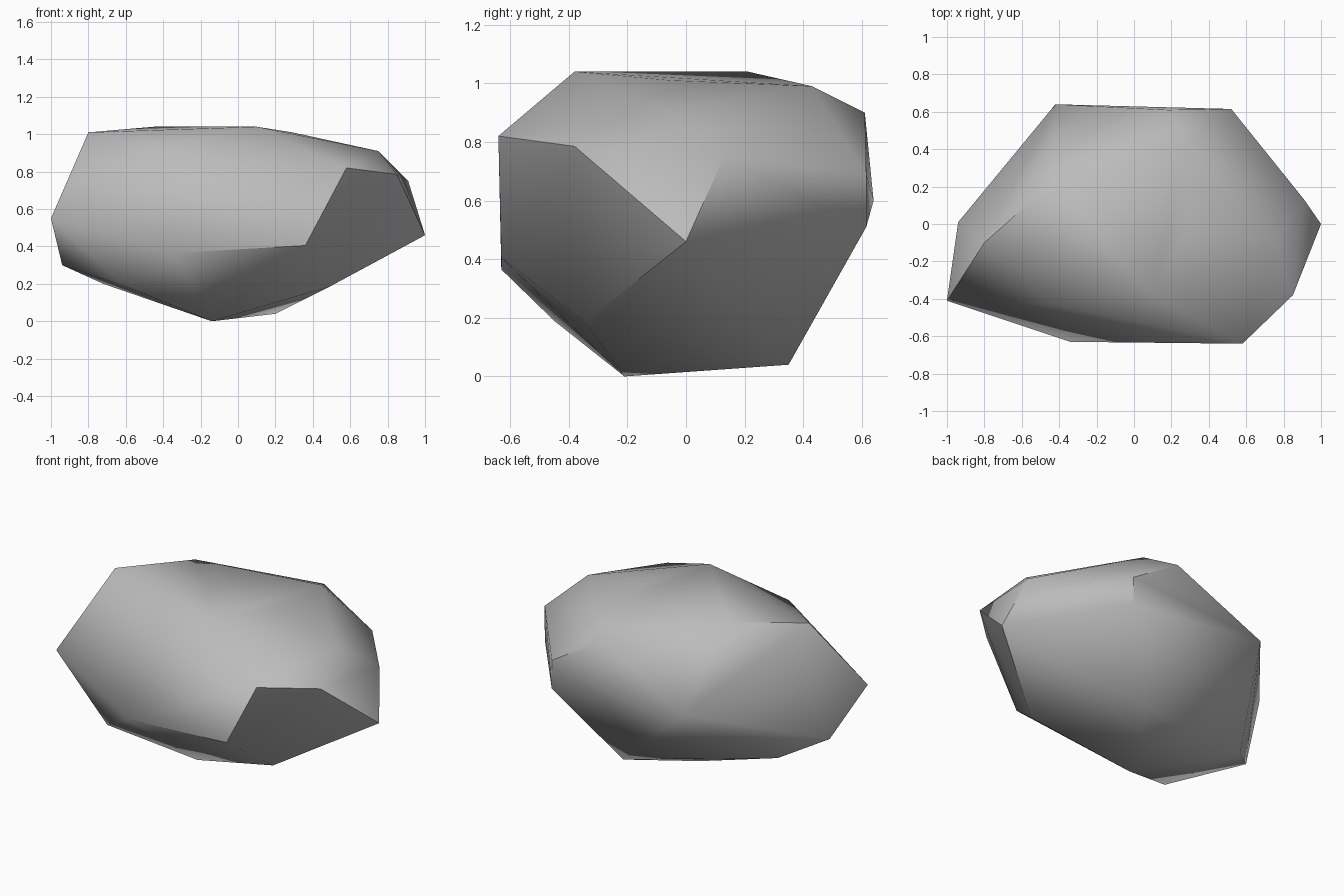
import bpy
import bmesh
import math

# Remove the default cube
default_cube = bpy.data.objects.get("Cube")
if default_cube:
    bpy.data.objects.remove(default_cube, do_unlink=True)


def make_material(name, colour):
    material = bpy.data.materials.new(name)
    material.use_nodes = True
    material.diffuse_color = colour
    shader = material.node_tree.nodes["Principled BSDF"]
    shader.inputs["Base Color"].default_value = colour
    shader.inputs["Roughness"].default_value = 0.9
    return material


def make_hull(name, corner_groups, material, crease_angle):
    """Wrap a tight faceted skin around the corner points."""
    bm = bmesh.new()
    for group in corner_groups:
        for corner in group:
            bm.verts.new(corner)
    hull = bmesh.ops.convex_hull(bm, input=bm.verts[:])
    spare = [v for v in bm.verts if not v.link_faces]
    bmesh.ops.delete(bm, geom=spare, context="VERTS")
    bmesh.ops.recalc_face_normals(bm, faces=bm.faces[:])
    mesh = bpy.data.meshes.new(name)
    bm.to_mesh(mesh)
    bm.free()
    mesh.materials.append(material)
    rock = bpy.data.objects.new(name, mesh)
    bpy.context.collection.objects.link(rock)
    bpy.ops.object.select_all(action="DESELECT")
    rock.select_set(True)
    bpy.context.view_layer.objects.active = rock
    bpy.ops.object.shade_smooth_by_angle(angle=math.radians(crease_angle))
    return rock


# Chipped top plateau
top_corners = [
    (-.8, -.1, 1.01), (-.45, .21, 1.04), (.1, -.38, 1.04),
    (.29, -.05, 1.01), (.29, .43, .99), (-.43, -.43, .93),
]

# Shoulders sloping down from the plateau
shoulder_corners = [
    (.58, -.64, .82), (.85, -.38, .785), (.75, -.08, .91),
    (.91, .13, .75), (.18, .61, .9), (.52, .615, .69), (-.94, .01, .66),
]

# Sharp rim around the widest part
rim_corners = [
    (1, 0, .46), (.52, .615, .51), (-.42, .64, .6), (-1, -.41, .55),
    (-.34, -.63, .365), (.36, -.63, .405), (.49, -.345, .185),
]

# Undercut base
base_corners = [
    (-.94, -.11, .3), (-.72, .1, .2), (-.61, -.45, .19),
    (-.14, -.21, 0), (.2, .35, .04), (-.19, .13, .05),
]

stone_grey = make_material("stone grey", (.5, .5, .5, 1))
make_hull(
    "rock",
    [top_corners, shoulder_corners, rim_corners, base_corners],
    stone_grey,
    crease_angle=45,
)
